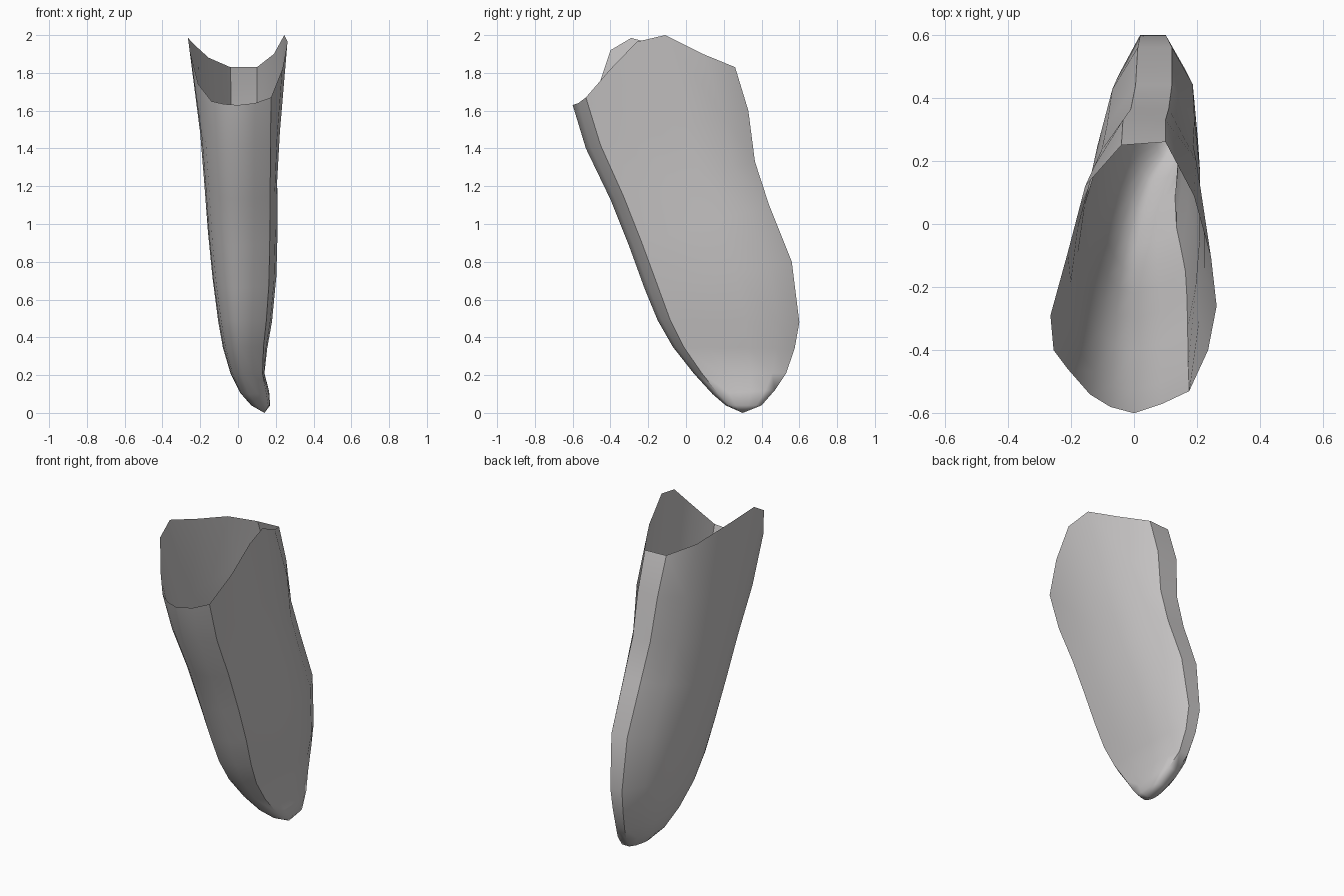
import bpy
import bmesh

# Remove the default object only
default = bpy.data.objects.get("Cube")
if default:
    bpy.data.objects.remove(default, do_unlink=True)


def make_material(name, colour):
    material = bpy.data.materials.new(name)
    material.use_nodes = True
    material.diffuse_color = colour
    material.node_tree.nodes["Principled BSDF"].inputs["Base Color"].default_value = colour
    return material


def mix(start, end, factor):
    return start + (end - start) * factor


# Saddle-shaped open rim, counter-clockwise from the middle of the front
rim = [
    (0, -.6, 1.63), (.09, -.57, 1.64), (.175, -.53, 1.67), (.235, -.4, 1.82),
    (.262, -.26, 1.965), (.245, -.11, 2), (.19, .09, 1.9), (.1, .26, 1.83),
    (-.04, .25, 1.83), (-.155, .12, 1.88), (-.21, -.09, 1.93), (-.265, -.29, 1.985),
    (-.255, -.4, 1.92), (-.21, -.46, 1.74), (-.14, -.54, 1.65), (-.075, -.58, 1.635),
]

# Around each ring: depth from front to back, the two x guides to blend, blend factor
columns = [
    (0, "ridge", "ridge", 0), (.03, "ridge", "crease", .5), (.09, "crease", "crease", 0),
    (.27, "crease", "left", .7), (.45, "left", "left", 0), (.62, "left", "left", 0),
    (.85, "back_left", "left", .8), (1, "back_left", "back_left", 0),
    (1, "back_right", "back_right", 0), (.83, "back_right", "right", .55),
    (.6, "back_right", "right", .87), (.4, "right", "right", 0),
    (.24, "ridge", "right", .95), (.14, "ridge", "right", .85),
    (.07, "ridge", "right", .62), (.02, "ridge", "right", .35),
]
sharp_columns = [i for i, (depth, a, b, f) in enumerate(columns)
                 if a == b and a in ("crease", "back_left", "back_right")]

# Slanted cross-sections going down: front (y, z), back (y, z)
section_ends = [
    (-.53, 1.4, .33, 1.6), (-.4, 1.13, .365, 1.33), (-.3, .88, .44, 1.1),
    (-.22, .66, .56, .8), (-.15, .49, .6, .48), (-.07, .35, .575, .34),
    (.04, .21, .53, .21), (.14, .1, .47, .12), (.21, .04, .4, .04),
]

# The x position of each lengthwise guide, one value per cross-section
guides = {
    "ridge": (0, 0, 0, 0, 0, .01, .03, .06, .1),
    "crease": (.172, .17, .168, .163, .15, .135, .13, .15, .16),
    "left": (.222, .207, .21, .203, .18, .155, .14, .165, .17),
    "right": (-.2, -.178, -.16, -.135, -.105, -.08, -.04, .01, .07),
    "back_left": (.1, .11, .12, .12, .1, .1, .11, .14, .16),
    "back_right": (-.035, -.01, .005, .012, .02, .03, .05, .08, .11),
}


def section_ring(index):
    front_y, front_z, back_y, back_z = section_ends[index]
    ring = []
    for depth, start, end, factor in columns:
        x = mix(guides[start][index], guides[end][index], factor)
        ring.append((x, mix(front_y, back_y, depth), mix(front_z, back_z, depth)))
    return ring


# Loft the open shell from the rim to the tip
bm = bmesh.new()
outlines = [rim] + [section_ring(i) for i in range(len(section_ends))]
rings = [[bm.verts.new(point) for point in outline] for outline in outlines]
tip = bm.verts.new((.14, .3, 0))
count = len(columns)
for upper, lower in zip(rings, rings[1:]):
    for i in range(count):
        j = (i + 1) % count
        bm.faces.new((upper[i], lower[i], lower[j], upper[j]))
for i in range(count):
    bm.faces.new((rings[-1][i], tip, rings[-1][(i + 1) % count]))

# Smooth walls, with hard edges along the front crease and the back strip
for face in bm.faces:
    face.smooth = True
for upper, lower in zip(rings[:-1], rings[1:-1]):
    for i in sharp_columns:
        bm.edges.get((upper[i], lower[i])).smooth = False

mesh = bpy.data.meshes.new("curved_shell")
bm.to_mesh(mesh)
bm.free()
mesh.materials.append(make_material("light_grey", (.56, .545, .545, 1)))
shell = bpy.data.objects.new("curved_shell", mesh)
bpy.context.collection.objects.link(shell)
